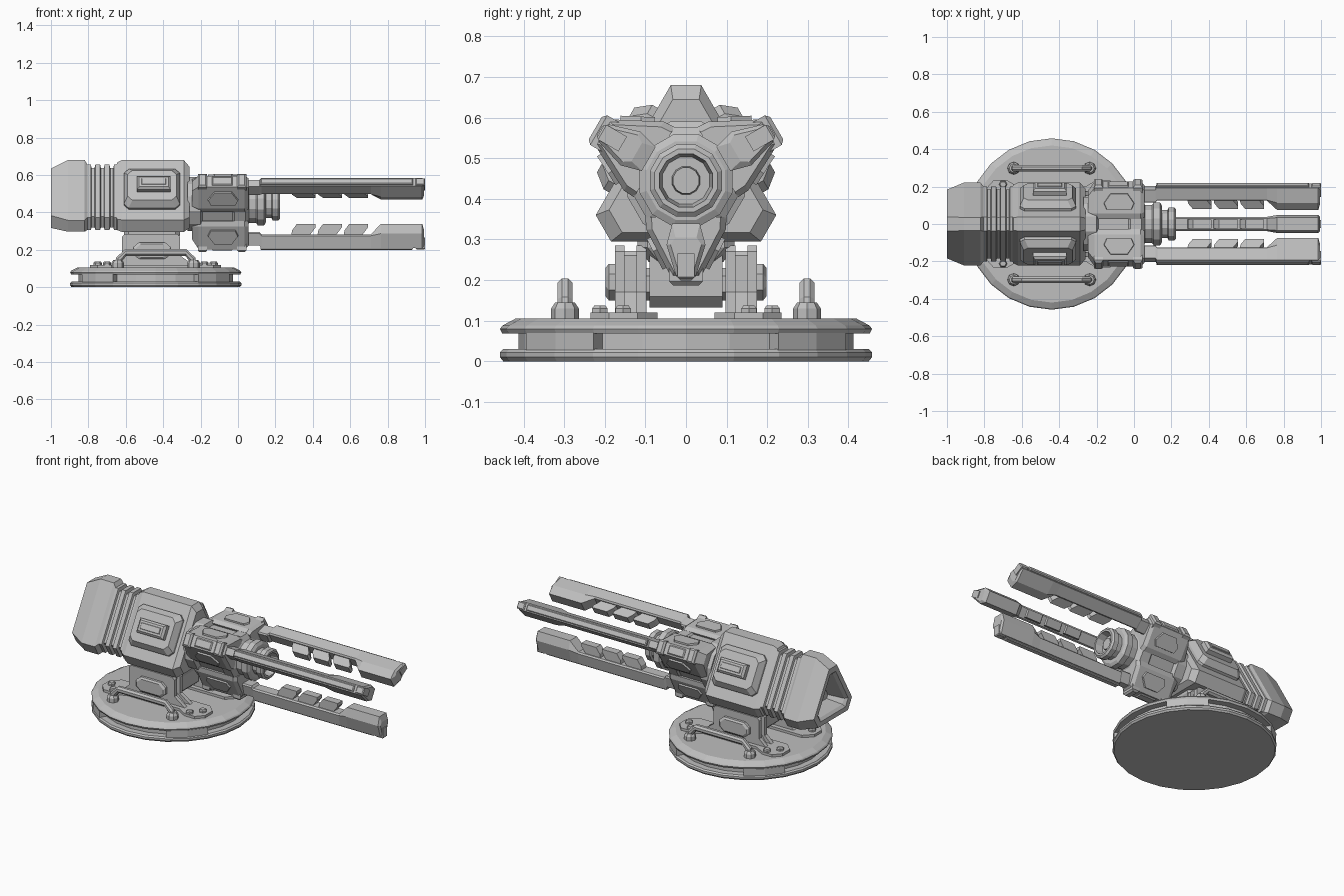
import bpy, bmesh, math

if "Cube" in bpy.data.objects:
    bpy.data.objects.remove(bpy.data.objects["Cube"])

AX = 0.445          # height of the gun axis
BX = -0.44          # centre of the round base
grey = bpy.data.materials.new("metal_grey")
grey.diffuse_color = (0.52, 0.52, 0.52, 1)
grey.use_nodes = True
grey.node_tree.nodes["Principled BSDF"].inputs["Base Color"].default_value = grey.diffuse_color


def loft(name, rings):
    """Skin a list of equal-length 3D rings and cap both ends."""
    bm = bmesh.new()
    vs = [[bm.verts.new(p) for p in ring] for ring in rings]
    n = len(vs[0])
    for a, b in zip(vs, vs[1:]):
        for i in range(n):
            j = (i + 1) % n
            bm.faces.new((a[i], a[j], b[j], b[i]))
    bm.faces.new(vs[0])
    bm.faces.new(vs[-1])
    bmesh.ops.recalc_face_normals(bm, faces=bm.faces)
    me = bpy.data.meshes.new(name)
    bm.to_mesh(me)
    bm.free()
    me.materials.append(grey)
    ob = bpy.data.objects.new(name, me)
    bpy.context.collection.objects.link(ob)
    return ob


def arm(x, t, r, ang):
    """Point at distance r from the gun axis, offset t sideways, in direction ang."""
    a = math.radians(ang)
    return (x, r * math.cos(a) - t * math.sin(a), AX + r * math.sin(a) + t * math.cos(a))


def tri(x, a, c):
    """Triangle section with cut corners: face distance a, corner distance c."""
    w = (2 * a - c) * math.tan(math.pi / 6)
    return [arm(x, t, c, k) for k in (90, 210, 330) for t in (-w, w)]


def ngon(x, r, n):
    return [arm(x, 0, r, 360 * (i + 0.5) / n) for i in range(n)]


def disc(cx, cy, z, r, n=24):
    return [(cx + r * math.cos(2 * math.pi * i / n), cy + r * math.sin(2 * math.pi * i / n), z)
            for i in range(n)]


def pad(name, ang, x0, x1, w, r0, r1, bev):
    """Block facing outward from the axis, with a tapered outer face."""
    def ring(r, b):
        return [arm(x, t, r, ang) for x, t in ((x0 + b, -w + b), (x1 - b, -w + b),
                                               (x1 - b, w - b), (x0 + b, w - b))]
    return loft(name, [ring(r0, 0), ring(r1 - bev, 0), ring(r1, bev)])


def slab(name, prof, y0, y1):
    """XZ profile extruded along y."""
    return loft(name, [[(x, y, z) for x, z in prof] for y in (y0, y1)])


# round base with four recessed windows
loft("base_lower", [disc(BX, 0, z, r) for z, r in ((0, .45), (.01, .458), (.022, .458), (.03, .45))])
loft("base_core", [disc(BX, 0, z, .412) for z in (.03, .068)])
loft("base_upper", [disc(BX, 0, z, r) for z, r in ((.068, .452), (.08, .458), (.088, .452), (.105, .42))])
for k in range(4):
    angs = [math.radians(90 * k + d) for d in (30, 45, 60)]
    prof = [(r * math.cos(a) + BX, r * math.sin(a)) for r, seq in ((.455, angs), (.38, angs[::-1])) for a in seq]
    loft("base_block", [[(x, y, z) for x, y in prof] for z in (.028, .07)])

# rear cap with hollow back, ribbed neck and main body
sec = [(-.90, .06, .10), (-.985, .085, .14), (-1, .10, .155), (-1, .128, .19), (-.91, .148, .235),
       (-.82, .148, .235), (-.805, .138, .21)]
for x in (-.775, -.725, -.675):
    sec += [(x - .012, .138, .21), (x - .008, .126, .192), (x + .008, .126, .192), (x + .012, .138, .21)]
sec += [(-.65, .138, .21), (-.645, .14, .222), (-.62, .15, .235), (-.29, .15, .235), (-.26, .128, .2)]
loft("body", [tri(*s) for s in sec])

# hub, front collar and muzzle ring with a bored centre
hub = [(-.27, .15), (-.2, .15), (-.19, .125), (-.03, .125), (-.02, .135), (.04, .135), (.06, .105), (.1, .105)]
loft("hub", [ngon(x, r, 12) for x, r in hub])
muz = [(.09, .095), (.105, .118), (.14, .118), (.15, .1), (.15, .078), (.18, .078), (.185, .092),
       (.215, .092), (.225, .08), (.225, .068), (.18, .06), (.18, .036), (.2, .033)]
loft("muzzle", [ngon(x, r, 12) for x, r in muz])

for ang in (30, 150, 270):
    # raised panels on the body faces
    def panel(r, x0, x1, w):
        c = .025
        return [arm(x, t, r, ang) for x, t in ((x0 + c, -w), (x1 - c, -w), (x1, -w + c), (x1, w - c),
                                               (x1 - c, w), (x0 + c, w), (x0, w - c), (x0, -w + c))]
    loft("body_panel", [panel(.14, -.61, -.31, .12), panel(.165, -.61, -.31, .12),
                        panel(.2, -.59, -.33, .092)])
    pad("panel_block", ang, -.54, -.36, .042, .195, .238, .012)
    pad("panel_inset", ang, -.515, -.385, .018, .236, .244, .002)

    # arm housing: tapered wedge with end chamfers
    def wedge(x, s, ro):
        pts = ((.1 * s, .09), (.098 * s, .12), (.034 * s, ro), (-.034 * s, ro), (-.098 * s, .12), (-.1 * s, .09))
        return [arm(x, t, r, ang) for t, r in pts]
    loft("arm_housing", [wedge(-.245, .85, .19), wedge(-.21, 1, .243), wedge(.035, 1, .243), wedge(.055, .85, .225)])
    for x in (-.19, .02):
        pad("arm_clip", ang, x - .025, x + .025, .042, .2, .258, .01)
    pad("arm_top_plate", ang, -.14, -.03, .026, .22, .25, .006)
    # flank plates of the housing
    for s in (-1, 1):
        def flank(o, b):
            ts = ((x, s * (.098 + (r - .12) * -.52 + o), r + o * .5)
                  for x, r in ((-.15 + b, .14), (-.01 - b, .14), (.005 - b, .17), (-.03 - b, .215),
                               (-.13 + b, .215), (-.165 + b, .17)))
            return [arm(x, t, r, ang) for x, t, r in ts]
        loft("flank_plate", [flank(-.01, 0), flank(.009, .006)])

    # long rail: slim shank growing into a deep tip
    def rail(x, ri, wi, wm, wo, ro):
        rm = max(.158, ri + .008)
        pts = ((wi, ri), (wm, rm), (wo, ro), (-wo, ro), (-wm, rm), (-wi, ri))
        return [arm(x, t, r, ang) for t, r in pts]
    shank, tip = (.162, .03, .038, .024, .236), (.106, .034, .048, .024, .236)
    loft("rail", [rail(.03, .15, .03, .036, .02, .222), rail(.115, .15, .03, .036, .02, .222),
                  rail(.125, *shank), rail(.71, *shank), rail(.765, *tip), rail(.985, *tip),
                  rail(.995, .14, .026, .038, .018, .225)])
    pad("rail_ridge", ang, .12, .935, .018, .23, .246, .005)
    pad("rail_end_cap", ang, .95, 1.0, .021, .18, .243, .005)
    # slanted inner fins
    for i in range(3):
        x = .285 + .14 * i
        prof = ((x, .165), (x + .1, .165), (x + .13, .125), (x + .13, .106), (x + .03, .106), (x + .005, .14))
        loft("rail_fin", [[arm(px, t, r, ang) for px, r in prof] for t in (-.024, .024)])

# cradle block between the brackets
slab("cradle", ((-.57, .16), (-.54, .132), (-.36, .132), (-.33, .16), (-.33, .3), (-.57, .3)), -.09, .09)
slab("cradle_axle", ((-.5, .17), (-.47, .15), (-.41, .15), (-.38, .17), (-.38, .21), (-.41, .23),
                     (-.47, .23), (-.5, .21)), -.18, .18)

for s in (-1, 1):
    # bracket: two flanges around a core, with pivot cap
    outer = ((-.68, .105), (-.62, .16), (-.62, .27), (-.605, .285), (-.325, .285), (-.31, .27), (-.31, .17), (-.22, .105))
    inner = ((-.64, .105), (-.60, .16), (-.60, .26), (-.59, .272), (-.34, .272), (-.33, .26), (-.33, .17), (-.26, .105))
    slab("bracket_flange", outer, s * .097, s * .122)
    slab("bracket_core", inner, s * .12, s * .155)
    slab("bracket_flange", outer, s * .152, s * .175)

    def cap(y, b):
        pts = ((-.56, .175), (-.53, .15), (-.39, .15), (-.36, .175), (-.36, .215), (-.39, .24), (-.53, .24), (-.56, .215))
        return [(x + b * (1 if x < -.46 else -1), s * y, z + b * (1 if z < .195 else -1)) for x, z in pts]
    loft("pivot_cap", [cap(.17, 0), cap(.19, 0), cap(.198, .01)])
    # foot plate and bolts
    foot = ((-.79, .12), (-.74, .07), (-.14, .07), (-.09, .12), (-.09, .19), (-.13, .235),
            (-.2, .235), (-.26, .2), (-.62, .2), (-.68, .235), (-.75, .235), (-.79, .19))
    loft("foot_plate", [[(x, s * y, z) for x, y in foot] for z in (.1, .12)])
    for x, y in ((-.75, .155), (-.70, .212), (-.13, .155), (-.18, .212)):
        loft("bolt", [disc(x, s * y, z, r, 6) for z, r in ((.115, .022), (.13, .022), (.137, .016))])
    # grab handle with flared feet
    path = ((-.645, .1), (-.635, .15), (-.6, .186), (-.28, .186), (-.245, .15), (-.235, .1))
    rings = []
    for i, (x, z) in enumerate(path):
        p, q = path[max(i - 1, 0)], path[min(i + 1, len(path) - 1)]
        a = math.atan2(q[1] - p[1], q[0] - p[0])
        rings.append([(x - math.sin(a) * .02 * math.sin(k * math.pi / 4 + math.pi / 8),
                       s * .298 + .02 * math.cos(k * math.pi / 4 + math.pi / 8),
                       z + math.cos(a) * .02 * math.sin(k * math.pi / 4 + math.pi / 8)) for k in range(8)])
    loft("grab_handle", rings)
    for x in (-.643, -.237):
        loft("handle_foot", [disc(x, s * .298, z, r, 8) for z, r in ((.1, .034), (.13, .034), (.145, .024))])
